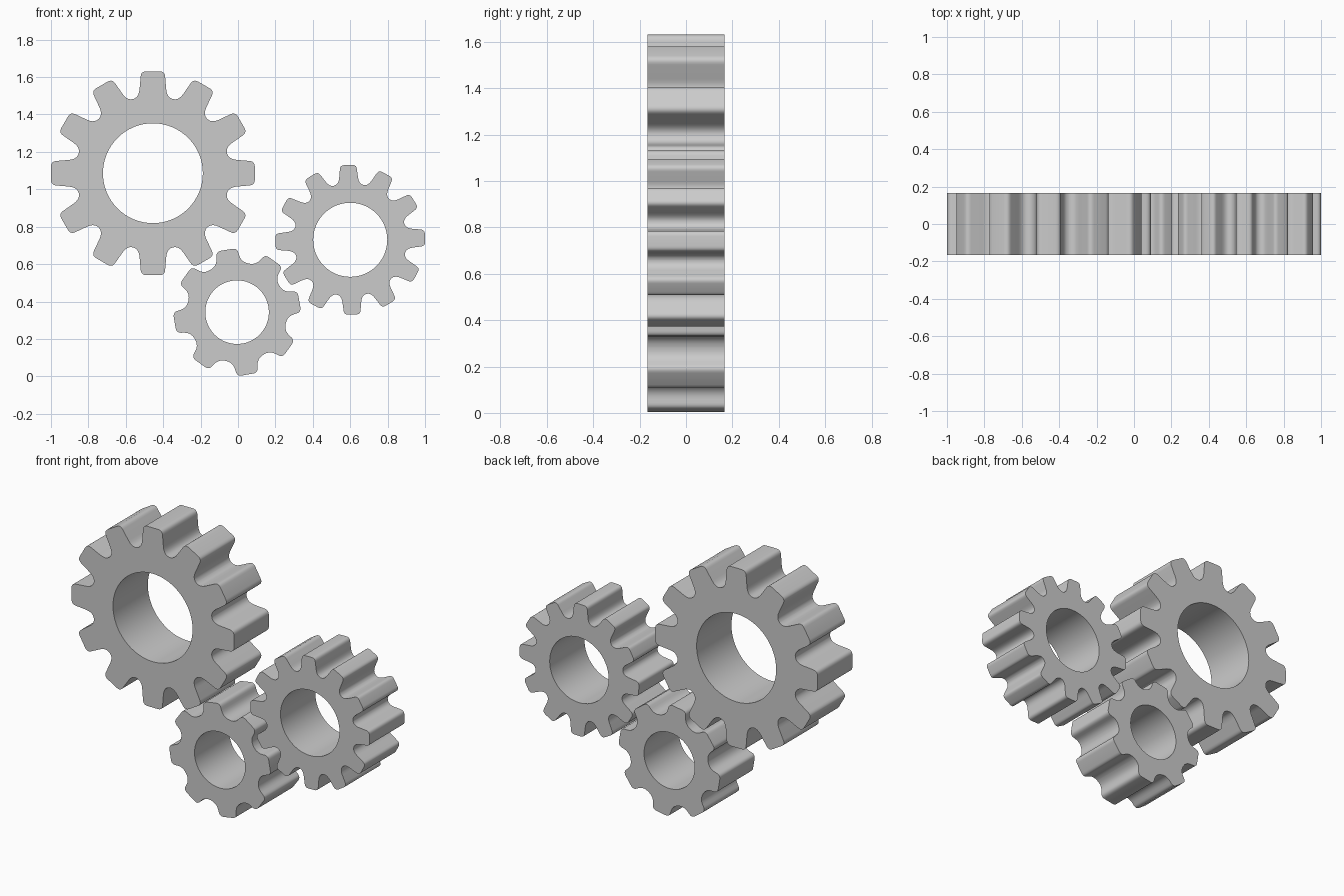
import bpy, bmesh
from math import sin, cos, pi, radians
from mathutils import Vector

if "Cube" in bpy.data.objects:
    bpy.data.objects.remove(bpy.data.objects["Cube"])

DEPTH = 0.334


def rounded(corners, steps=5):
    """Round each (point, distance) corner of a closed outline."""
    out = []
    n = len(corners)
    for i, (p, d) in enumerate(corners):
        a = corners[i - 1][0] - p
        b = corners[(i + 1) % n][0] - p
        p0 = p + a.normalized() * min(d, a.length * 0.48)
        p1 = p + b.normalized() * min(d, b.length * 0.48)
        for k in range(steps + 1):
            t = k / steps
            out.append(p0 * (1 - t) ** 2 + p * 2 * t * (1 - t) + p1 * t * t)
    return out


def gear(name, x, z, teeth, tip_r, root_r, hole_r, tip_w, base_w, tip_round, fillet, phase):
    # toothed outline: four corners per tooth
    corners = []
    for i in range(teeth):
        a = radians(phase) + 2 * pi * i / teeth
        radial, side = Vector((cos(a), sin(a))), Vector((-sin(a), cos(a)))
        for r, w, d in ((root_r, -base_w, fillet), (tip_r, -tip_w, tip_round),
                        (tip_r, tip_w, tip_round), (root_r, base_w, fillet)):
            corners.append((radial * r + side * w, d))
    hole = [Vector((cos(2 * pi * i / 64), sin(2 * pi * i / 64))) * hole_r for i in range(64)]

    # fill between outline and bore, then extrude through the thickness
    bm = bmesh.new()
    edges = []
    for loop in (rounded(corners), hole):
        vs = [bm.verts.new((p.x, -DEPTH / 2, p.y)) for p in loop]
        edges += [bm.edges.new((vs[i - 1], vs[i])) for i in range(len(vs))]
    bmesh.ops.triangle_fill(bm, use_beauty=True, use_dissolve=False, edges=edges)
    ext = bmesh.ops.extrude_face_region(bm, geom=bm.faces[:], use_keep_orig=True)
    moved = [v for v in ext["geom"] if isinstance(v, bmesh.types.BMVert)]
    bmesh.ops.translate(bm, verts=moved, vec=(0, DEPTH, 0))
    bmesh.ops.recalc_face_normals(bm, faces=bm.faces[:])
    mesh = bpy.data.meshes.new(name)
    bm.to_mesh(mesh)
    bm.free()
    ob = bpy.data.objects.new(name, mesh)
    ob.location = (x, 0, z)
    bpy.context.collection.objects.link(ob)
    bpy.ops.object.select_all(action='DESELECT')
    ob.select_set(True)
    bpy.context.view_layer.objects.active = ob
    bpy.ops.object.shade_smooth_by_angle(angle=radians(30))


# name, x, z, teeth, tip/root/bore radius, tip/base half width, tip rounding, fillet, phase
gear("large_gear", -0.455, 1.086, 12, 0.545, 0.405, 0.267, 0.063, 0.075, 0.028, 0.045, 0)
gear("medium_gear", 0.60, 0.73, 12, 0.40, 0.298, 0.198, 0.043, 0.054, 0.022, 0.036, 1.5)
gear("small_gear", -0.005, 0.343, 8, 0.338, 0.262, 0.17, 0.056, 0.066, 0.025, 0.042, 9.5)
